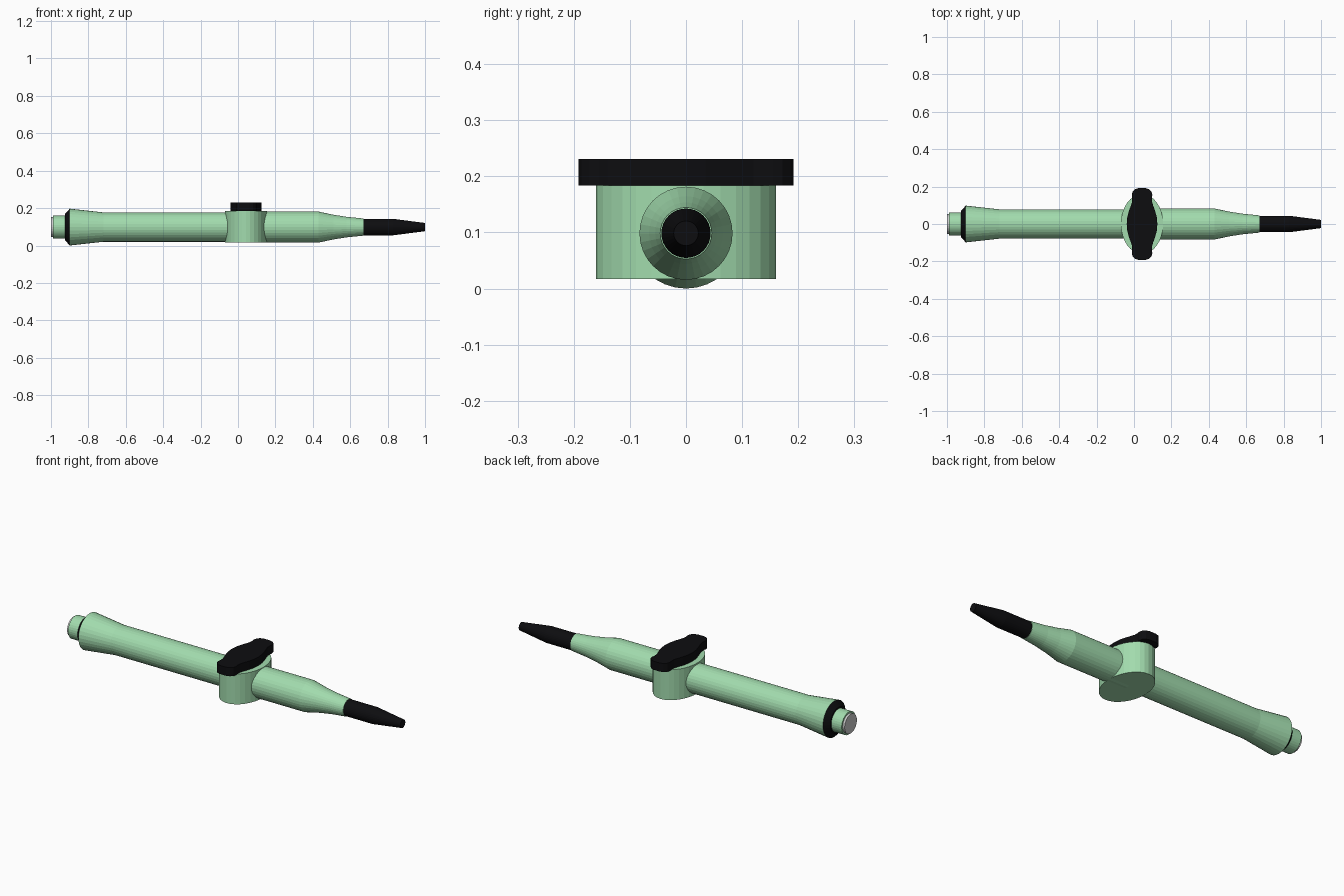
import bpy, bmesh
from math import sin, cos, pi

if "Cube" in bpy.data.objects:
    bpy.data.objects.remove(bpy.data.objects["Cube"])

AXIS_Z = 0.0985   # height of the barrel axis
VALVE_X = 0.043   # centre of the valve block


def material(name, color):
    m = bpy.data.materials.new(name)
    m.diffuse_color = color
    m.use_nodes = True
    m.node_tree.nodes["Principled BSDF"].inputs["Base Color"].default_value = m.diffuse_color
    return m


green = material("mint_green", (0.36, 0.71, 0.42, 1))
black = material("black", (0.004, 0.004, 0.005, 1))


def finish(name, bm, mat):
    bmesh.ops.recalc_face_normals(bm, faces=bm.faces)
    mesh = bpy.data.meshes.new(name)
    bm.to_mesh(mesh)
    bm.free()
    ob = bpy.data.objects.new(name, mesh)
    bpy.context.collection.objects.link(ob)
    if mat:
        mesh.materials.append(mat)
    return ob


def lathe(name, profile, mat, sides=32):
    """Turn (x, radius) points round the barrel axis and cap both ends."""
    bm = bmesh.new()
    rings = [[bm.verts.new((x, r * cos(2 * pi * i / sides),
                            AXIS_Z + r * sin(2 * pi * i / sides)))
              for i in range(sides)] for x, r in profile]
    for a, b in zip(rings, rings[1:]):
        for i in range(sides):
            j = (i + 1) % sides
            bm.faces.new((a[i], a[j], b[j], b[i]))
    bm.faces.new(rings[0])
    bm.faces.new(rings[-1])
    return finish(name, bm, mat)


def prism(name, outline, z0, z1, mat):
    """Extrude an (x, y) outline upwards, centred on the valve."""
    bm = bmesh.new()
    face = bm.faces.new([bm.verts.new((VALVE_X + x, y, z0)) for x, y in outline])
    top = bmesh.ops.extrude_face_region(bm, geom=[face])
    verts = [g for g in top["geom"] if isinstance(g, bmesh.types.BMVert)]
    bmesh.ops.translate(bm, verts=verts, vec=(0, 0, z1 - z0))
    if not any(abs(f.normal.z) > 0.9 and f.calc_center_median().z < z0 + 1e-5 for f in bm.faces):
        bmesh.ops.holes_fill(bm, edges=[e for e in bm.edges if e.is_boundary])
    return finish(name, bm, mat)


# Barrel: rear half with flared end, front half tapering to the nozzle
lathe("rear_barrel", [(-0.9, 0.0985), (-0.72, 0.0785), (VALVE_X, 0.0785)], green)
lathe("front_barrel", [(VALVE_X, 0.083), (0.43, 0.083), (0.51, 0.066),
                       (0.58, 0.055), (0.67, 0.046)], green)

# Rear end: black bevelled ring, green collar, grey end disc
lathe("rear_ring", [(-0.925, 0.07), (-0.9, 0.098)], black)
lathe("rear_collar", [(-0.988, 0.062), (-0.92, 0.062)], green)
lathe("end_disc", [(-1.0, 0.053), (-0.985, 0.053)], None)

# Black nozzle
lathe("nozzle", [(0.67, 0.044), (0.83, 0.044), (1.0, 0.022)], black)

# Oval valve block across the barrel
oval = [(0.113 * cos(2 * pi * i / 32), 0.16 * sin(2 * pi * i / 32)) for i in range(32)]
prism("valve_block", oval, 0.017, 0.184, green)

# Tap handle: broad centre, waisted arms, rounded ends
quarter = [(0.082, 0), (0.079, 0.035), (0.07, 0.07), (0.059, 0.1), (0.053, 0.12),
           (0.053, 0.14), (0.055, 0.155), (0.051, 0.172), (0.038, 0.186), (0.018, 0.192)]
right = [(x, -y) for x, y in quarter[:0:-1]] + quarter
outline = right + [(-x, y) for x, y in reversed(right)]
prism("tap_handle", outline, 0.184, 0.231, black)
